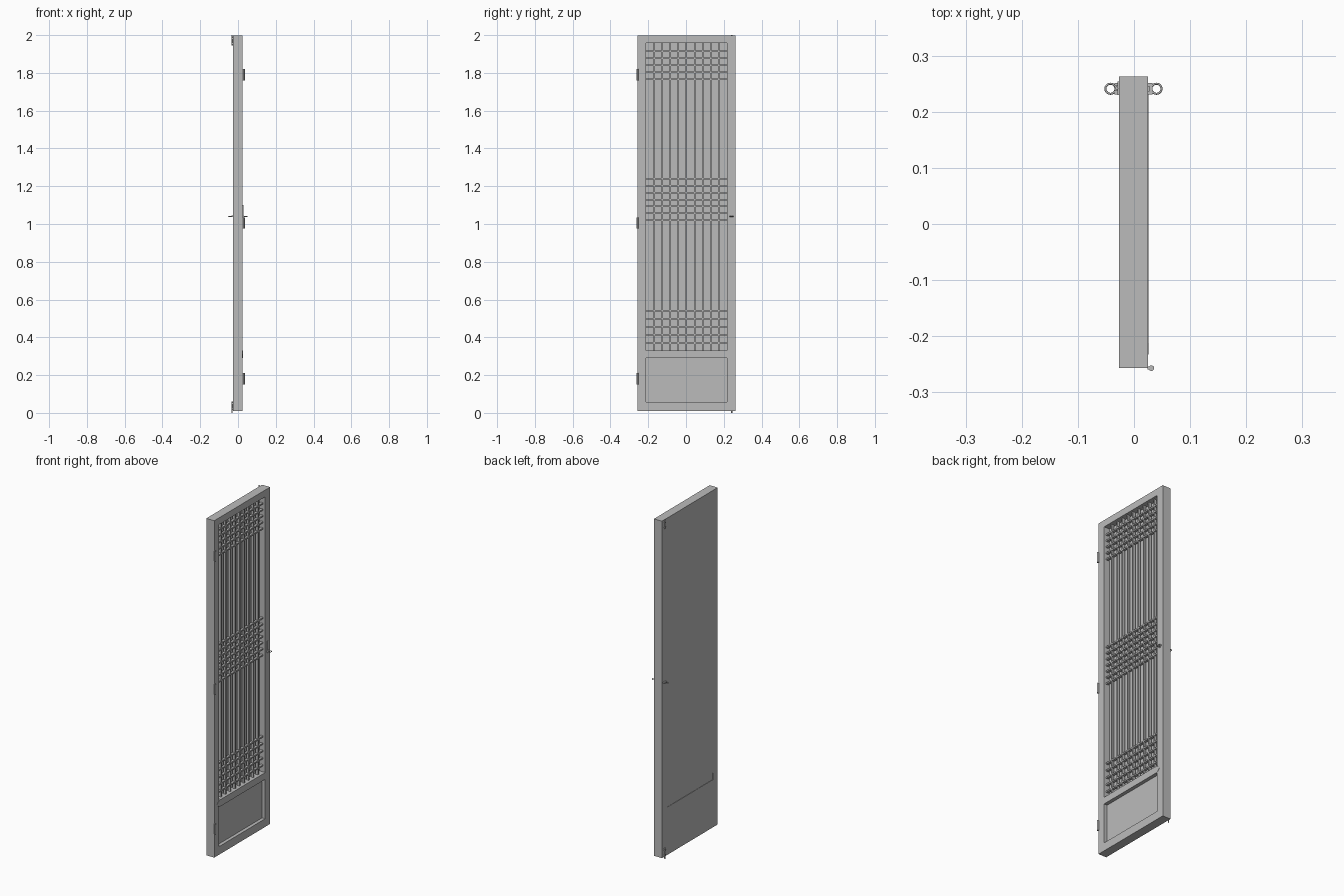
import bpy
import bmesh
from math import cos, sin, pi

cube = bpy.data.objects.get("Cube")
if cube:
    bpy.data.objects.remove(cube)

grey = bpy.data.materials.new("plain_grey")
grey.use_nodes = True
COLOUR = (0.5, 0.5, 0.5, 1)
grey.diffuse_color = COLOUR
grey.node_tree.nodes["Principled BSDF"].inputs["Base Color"].default_value = COLOUR


def finish(name, bm):
    bmesh.ops.recalc_face_normals(bm, faces=bm.faces)
    mesh = bpy.data.meshes.new(name)
    bm.to_mesh(mesh)
    bm.free()
    mesh.materials.append(grey)
    obj = bpy.data.objects.new(name, mesh)
    bpy.context.collection.objects.link(obj)
    return obj


def add_box(bm, x0, x1, y0, y1, z0, z1):
    verts = bmesh.ops.create_cube(bm, size=1)["verts"]
    bmesh.ops.scale(bm, vec=(x1 - x0, y1 - y0, z1 - z0), verts=verts)
    bmesh.ops.translate(bm, vec=((x0 + x1) / 2, (y0 + y1) / 2, (z0 + z1) / 2), verts=verts)


def boxes(name, *dims):
    bm = bmesh.new()
    for d in dims:
        add_box(bm, *d)
    return finish(name, bm)


def rod(name, x, y, z0, z1, radius):
    bm = bmesh.new()
    verts = bmesh.ops.create_cone(bm, cap_ends=True, segments=12, radius1=radius,
                                  radius2=radius, depth=z1 - z0)["verts"]
    bmesh.ops.translate(bm, vec=(x, y, (z0 + z1) / 2), verts=verts)
    obj = finish(name, bm)
    for f in obj.data.polygons:
        f.use_smooth = len(f.vertices) == 4
    return obj


def ring(name, x, y, z, major, minor):
    bm = bmesh.new()
    loops = []
    for i in range(20):
        a = 2 * pi * i / 20
        loop = []
        for j in range(8):
            b = 2 * pi * j / 8
            r = major + minor * cos(b)
            loop.append(bm.verts.new((x + r * cos(a), y + r * sin(a), z + minor * sin(b))))
        loops.append(loop)
    for i in range(20):
        for j in range(8):
            k, m = (i + 1) % 20, (j + 1) % 8
            bm.faces.new((loops[i][j], loops[k][j], loops[k][m], loops[i][m]))
    obj = finish(name, bm)
    for f in obj.data.polygons:
        f.use_smooth = True


BACK, FRONT = -0.027, 0.025
Y0, Y1 = -0.257, 0.263
IN0, IN1 = -0.212, 0.217
BOTTOM, TOP = 0.01, 1.997
OPEN_TOP = 1.957
RAIL0, RAIL1 = 0.291, 0.331

# Outer frame
boxes("left_stile", (BACK, FRONT, IN1, Y1, BOTTOM, TOP))
boxes("right_stile", (BACK, FRONT, Y0, IN0, BOTTOM, TOP))
boxes("top_rail", (BACK, FRONT, IN0, IN1, OPEN_TOP, TOP))
boxes("bottom_rail", (BACK, FRONT, IN0, IN1, BOTTOM, 0.058))

# Middle rail with mitred ends
bm = bmesh.new()
mid, tip = (RAIL0 + RAIL1) / 2, 0.021
outline = [(IN0, RAIL0), (IN1, RAIL0), (IN1 + tip, mid),
           (IN1, RAIL1), (IN0, RAIL1), (IN0 - tip, mid)]
face = bm.faces.new([bm.verts.new((BACK + 0.002, y, z)) for y, z in outline])
new = bmesh.ops.extrude_face_region(bm, geom=[face])["geom"]
bmesh.ops.translate(bm, vec=(FRONT - BACK - 0.001, 0, 0),
                    verts=[v for v in new if isinstance(v, bmesh.types.BMVert)])
finish("middle_rail", bm)

# Backing sheet and thicker lower panel
boxes("backing_sheet", (BACK, -0.012, IN0, IN1, RAIL1, OPEN_TOP))
boxes("lower_panel", (BACK, 0.005, IN0, IN1, 0.058, RAIL0))

# Lattice
pitch = (IN1 - IN0) / 10
HALF = 0.004
boxes("lattice_uprights", *[
    (-0.004, 0.011, IN0 + pitch * i - HALF, IN0 + pitch * i + HALF, RAIL1, OPEN_TOP)
    for i in range(1, 10)])
rows = []
for first, step, count in ((0.37, 0.0425, 5), (1.02, 0.0365, 7), (1.767, 0.037, 5)):
    rows += [first + step * i for i in range(count)]
boxes("lattice_crossbars", *[
    (-0.003, 0.012, IN0, IN1, z - HALF, z + HALF) for z in rows])

# Hinges
for label, z in (("lower", 0.18), ("middle", 1.005), ("upper", 1.79)):
    rod(label + "_hinge_barrel", 0.031, -0.257, z - 0.03, z + 0.03, 0.005)
    boxes(label + "_hinge_leaf", (0.024, 0.03, -0.259, -0.254, z - 0.03, z + 0.03))

# Pull rings on both faces
HY, HZ = 0.241, 1.04
for label, side, face_x in (("front", 1, FRONT), ("back", -1, BACK)):
    ring(label + "_pull_ring", face_x + side * 0.015, HY, HZ, 0.009, 0.0018)
    x0, x1 = sorted((face_x, face_x + side * 0.008))
    boxes(label + "_ring_mount", (x0, x1, HY - 0.01, HY + 0.01, HZ - 0.004, HZ + 0.004))
boxes("latch_plate", (FRONT, FRONT + 0.003, 0.236, 0.246, 1.03, 1.1))

# Sliding bolts on the back face
for label, z0, z1 in (("upper", 1.945, 2.0), ("lower", 0.0, 0.06)):
    p0, p1 = max(z0, 0.014), min(z1, 1.992)
    boxes(label + "_bolt_plate", (BACK - 0.002, BACK, 0.23, 0.254, p0, p1))
    rod(label + "_bolt_rod", BACK - 0.004, 0.242, z0, z1, 0.003)
    for z in (p0 + 0.008, p1 - 0.012):
        boxes(label + "_bolt_guide", (BACK - 0.008, BACK, 0.237, 0.247, z, z + 0.004))
